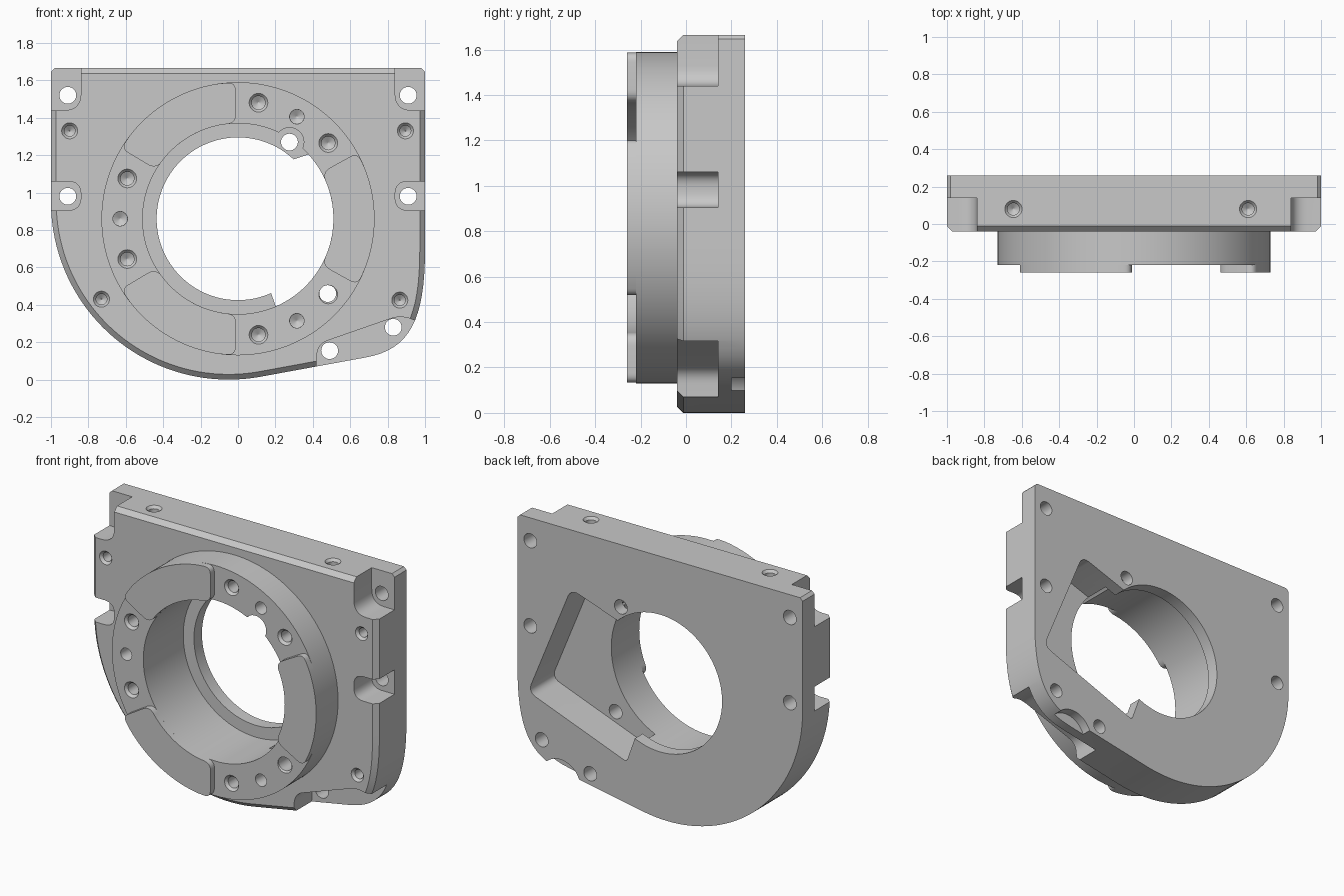
import bpy, bmesh, math
from mathutils import Matrix, Vector

cube = bpy.data.objects.get("Cube")
if cube:
    bpy.data.objects.remove(cube, do_unlink=True)

CZ = 0.86                       # height of the bore axis
FRONT, BACK = -0.04, 0.26       # plate faces
RING_FACE, PAD_FACE = -0.22, -0.26
R_OUT, R_BORE, R_LIP = 0.73, 0.51, 0.435

metal = bpy.data.materials.new("machined grey")
metal.use_nodes = True
GREY = (0.58, 0.58, 0.58, 1)
metal.diffuse_color = GREY
metal.node_tree.nodes["Principled BSDF"].inputs["Base Color"].default_value = GREY


def loft(name, loops):
    """Closed solid through a stack of equal-length point loops."""
    bm = bmesh.new()
    rings = [[bm.verts.new(p) for p in loop] for loop in loops]
    n = len(rings[0])
    for a, b in zip(rings, rings[1:]):
        for i in range(n):
            j = (i + 1) % n
            bm.faces.new((a[i], a[j], b[j], b[i]))
    bm.faces.new(rings[0])
    bm.faces.new(rings[-1])
    bmesh.ops.recalc_face_normals(bm, faces=bm.faces)
    mesh = bpy.data.meshes.new(name)
    bm.to_mesh(mesh)
    bm.free()
    mesh.materials.append(metal)
    ob = bpy.data.objects.new(name, mesh)
    bpy.context.collection.objects.link(ob)
    return ob


def rounded(points):
    """Points are (x, z) or (x, z, fillet radius)."""
    out = []
    for i, p in enumerate(points):
        c = Vector(p[:2])
        if len(p) == 2:
            out.append(c)
            continue
        a = c + (Vector(points[i - 1][:2]) - c).normalized() * p[2]
        b = c + (Vector(points[(i + 1) % len(points)][:2]) - c).normalized() * p[2]
        for k in range(9):
            t = k / 8
            out.append(a * (1 - t) ** 2 + c * 2 * t * (1 - t) + b * t * t)
    return out


def inset(points, d):
    """Mitred inward offset of a counter-clockwise outline."""
    out = []
    for i, p in enumerate(points):
        e1 = (p - points[i - 1]).normalized()
        e2 = (points[(i + 1) % len(points)] - p).normalized()
        n1, n2 = Vector((-e1.y, e1.x)), Vector((-e2.y, e2.x))
        out.append(p + (n1 + n2) * d / (1 + n1.dot(n2)))
    return out


def prism(name, points, y0, y1, chamfer=0):
    """Extrude an x-z outline along y, with an optional front chamfer."""
    pts = rounded(points)
    layers = [(pts, y0 + chamfer), (pts, y1)]
    if chamfer:
        layers.insert(0, (inset(pts, chamfer), y0))
    return loft(name, [[(p.x, y, p.y) for p in layer] for layer, y in layers])


def lathe(name, profile, matrix, n=28):
    """Solid of revolution about local z from (height, radius) pairs."""
    return loft(name, [[matrix @ Vector((r * math.cos(i * math.tau / n),
                                         r * math.sin(i * math.tau / n), h))
                        for i in range(n)] for h, r in profile])


def along_y(x, z, y=0):
    return Matrix.Translation((x, y, z)) @ Matrix.Rotation(-math.pi / 2, 4, 'X')


def disc(x, z, r, y0, y1, n=28):
    return lathe("disc", [(y0, r), (y1, r)], along_y(x, z), n)


def drill(r, depth, matrix, sink=0.014):
    """Blind hole with a countersunk mouth and a conical bottom."""
    return lathe("drill", [(-0.02, r + sink), (0, r + sink), (sink + 0.002, r),
                           (depth, r), (depth + 0.02, 0.003)], matrix)


def volume(mesh):
    bm = bmesh.new()
    bm.from_mesh(mesh)
    result = abs(bm.calc_volume())
    bm.free()
    return result


def combine(target, tool, op='DIFFERENCE'):
    """Boolean that keeps the first solver result with a sound volume."""
    for solver in ('MANIFOLD', 'EXACT'):
        mod = target.modifiers.new("combine", 'BOOLEAN')
        mod.operation, mod.solver, mod.object = op, solver, tool
        bpy.context.view_layer.update()
        graph = bpy.context.evaluated_depsgraph_get()
        mesh = bpy.data.meshes.new_from_object(target.evaluated_get(graph))
        target.modifiers.clear()
        ratio = volume(mesh) / volume(target.data)
        if 0.5 < ratio < 2 and abs(ratio - 1) > 1e-6:
            target.data = mesh
            break
    bpy.data.objects.remove(tool, do_unlink=True)


# Plate outline: large lower-left arc, sloping base, soft lower-right corner
outline = [(-0.982, 1.665), (-1, 1.647)]
for k in range(41):
    a = math.radians(180 + 2.5 * k)
    outline.append((-0.05 + 0.95 * math.cos(a), 0.95 + 0.95 * math.sin(a)))
bez = [Vector(p) for p in ((0.68, 0.118), (0.92, 0.16), (1, 0.32), (1, 0.7))]
for k in range(17):
    t = k / 16
    p = Vector((0, 0))
    for i, b in enumerate(bez):
        p += b * (math.comb(3, i) * t ** i * (1 - t) ** (3 - i))
    outline.append((p.x, p.y))
outline += [(1, 1.647), (0.982, 1.665)]
housing = prism("bearing_housing", outline, FRONT, BACK, 0.028)

# Front ring and stepped bore
combine(housing, disc(0, CZ, R_OUT, RING_FACE, 0.0, 128), 'UNION')
combine(housing, disc(0, CZ, R_BORE, -0.5, 0.18, 128))
combine(housing, disc(0, CZ, R_LIP, 0.1, 0.5, 128))

# Rear pocket opening into the bore
combine(housing, prism("pocket", [(0.235, 0.3, 0.02), (0.925, 0.56, 0.06), (0.625, 1.29, 0.06),
                                  (0.3, 1.178), (0.1, 1.1), (0.176, 0.465)], 0.02, 0.4))

# Corner and side bolt recesses
for s in (-1, 1):
    combine(housing, prism("corner", [(s * 1.2, 1.44), (s * 0.84, 1.44, 0.09),
                                      (s * 0.84, 1.8), (s * 1.2, 1.8)], -0.3, 0.14))
    combine(housing, prism("slot", [(s * 1.2, 0.905), (s * 0.84, 0.905, 0.07),
                                    (s * 0.84, 1.06, 0.07), (s * 1.2, 1.06)], -0.3, 0.14))
combine(housing, prism("base_recess", [(0.41, -0.1), (0.425, 0.19, 0.06), (0.87, 0.345, 0.06),
                                       (1.2, 0.22)], -0.3, 0.14))

# Scallop in the rear lower edge
combine(housing, disc(0.7, 0.05, 0.14, 0.2, 0.4, 48))

# Through bolt holes, one with a counterbore beside the bore
for x, z in ((-0.91, 1.52), (0.91, 1.52), (-0.91, 0.98), (0.91, 0.98),
             (0.83, 0.28), (0.49, 0.155), (0.275, 1.27), (0.48, 0.46)):
    combine(housing, disc(x, z, 0.045, -0.5, 0.5))
combine(housing, disc(0.275, 1.27, 0.077, -0.5, 0.182, 40))

# Screw and pin holes in the ring face, in three groups
for mid in (60, 180, 300):
    for off in (-20, 0, 20):
        a = math.radians(mid + off)
        x, z = 0.63 * math.cos(a), CZ + 0.63 * math.sin(a)
        pin = off == 0
        combine(housing, drill(0.038 if pin else 0.036, 0.12, along_y(x, z, RING_FACE),
                               0.001 if pin else 0.014))

# Tapped holes in the plate face and top edge
for x, z in ((-0.9, 1.33), (0.895, 1.33), (-0.73, 0.43), (0.865, 0.425)):
    combine(housing, drill(0.029, 0.12, along_y(x, z, FRONT)))
for x in (-0.645, 0.61):
    down = Matrix.Translation((x, 0.08, 1.665)) @ Matrix.Rotation(math.pi, 4, 'X')
    combine(housing, drill(0.032, 0.14, down))

# Raised pads on the ring
parts = [housing]
for name, mid in (("left_pad", 0), ("upper_right_pad", 120), ("lower_right_pad", 240)):
    angles = [mid + d for d in (-29, -22, *range(-20, 21, 2), 22, 29)]
    loop = []
    for r, seq, fillet in ((R_OUT, angles, 0.045), (R_BORE, angles[::-1], 0.055)):
        for a in seq:
            p = (r * math.cos(math.radians(a)), CZ + r * math.sin(math.radians(a)))
            loop.append(p + (fillet,) if abs(a - mid) == 29 else p)
    parts.append(prism(name, loop, PAD_FACE, RING_FACE))

# Smooth curved walls, keep machined edges crisp
for ob in parts:
    bpy.ops.object.select_all(action='DESELECT')
    ob.select_set(True)
    bpy.context.view_layer.objects.active = ob
    bpy.ops.object.shade_smooth_by_angle(angle=math.radians(25))
